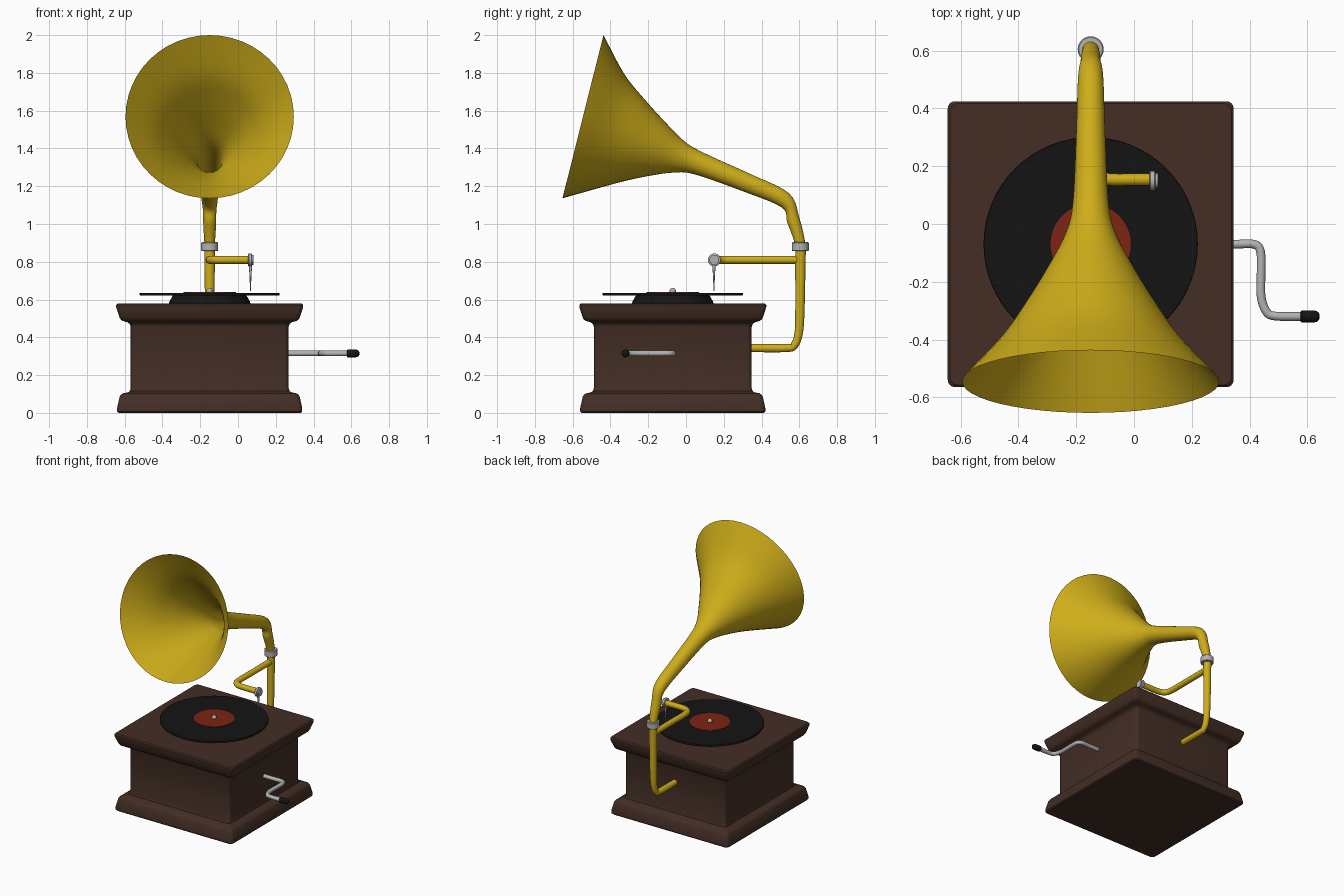
import bpy, bmesh, math
from mathutils import Vector as V

if "Cube" in bpy.data.objects:
    bpy.data.objects.remove(bpy.data.objects["Cube"])

CX, CY = -0.15, -0.07   # centre of the cabinet and record


def mat(name, r, g, b):
    m = bpy.data.materials.new(name)
    m.diffuse_color = (r, g, b, 1)
    m.use_nodes = True
    m.node_tree.nodes["Principled BSDF"].inputs["Base Color"].default_value = m.diffuse_color
    return m


WOOD = mat("dark wood", 0.056, 0.027, 0.018)
BRASS = mat("yellow brass", 0.62, 0.42, 0.01)
BLACK = mat("black", 0.007, 0.007, 0.007)
RED = mat("label red", 0.2, 0.018, 0.006)
STEEL = mat("light steel", 0.45, 0.45, 0.45)


def loft(name, rings, material, caps=True, angle=35):
    """Skin a list of closed rings with quads."""
    bm = bmesh.new()
    vs = [[bm.verts.new(p) for p in ring] for ring in rings]
    n = len(vs[0])
    for a, b in zip(vs, vs[1:]):
        for i in range(n):
            j = (i + 1) % n
            bm.faces.new((a[i], a[j], b[j], b[i]))
    if caps:
        bm.faces.new(vs[0][::-1])
        bm.faces.new(vs[-1])
    bmesh.ops.recalc_face_normals(bm, faces=bm.faces)
    me = bpy.data.meshes.new(name)
    bm.to_mesh(me)
    bm.free()
    me.materials.append(material)
    ob = bpy.data.objects.new(name, me)
    bpy.context.collection.objects.link(ob)
    bpy.ops.object.select_all(action='DESELECT')
    ob.select_set(True)
    bpy.context.view_layer.objects.active = ob
    bpy.ops.object.shade_smooth_by_angle(angle=math.radians(angle))
    return ob


def circle(c, u, v, n):
    return [c + u * math.cos(2 * math.pi * i / n) + v * math.sin(2 * math.pi * i / n)
            for i in range(n)]


def lathe(name, centre, profile, material, axis='Z', n=32):
    """Turn (radius, offset) pairs about an axis through centre."""
    a, u, v = {'Z': (V((0, 0, 1)), V((1, 0, 0)), V((0, 1, 0))),
               'X': (V((1, 0, 0)), V((0, 1, 0)), V((0, 0, 1)))}[axis]
    rings = [circle(V(centre) + a * h, u * r, v * r, n) for r, h in profile]
    return loft(name, rings, material)


def smooth(pts, steps):
    """Catmull-Rom interpolation of vectors of any size."""
    p = [pts[0] * 2 - pts[1]] + pts + [pts[-1] * 2 - pts[-2]]
    out = []
    for i in range(1, len(p) - 2):
        a, b, c, d = p[i - 1:i + 3]
        for k in range(steps):
            t = k / steps
            out.append((b * 2 + (c - a) * t + (a * 2 - b * 5 + c * 4 - d) * t * t
                        + (b * 3 - a - c * 3 + d) * t ** 3) * 0.5)
    return out + [pts[-1]]


def flat_tube(name, pts, z, r, material):
    """Round rod following an xy path at a fixed height."""
    path = smooth([V((x, y, z)) for x, y in pts], 4)
    rings = []
    for i, p in enumerate(path):
        t = (path[min(i + 1, len(path) - 1)] - path[max(i - 1, 0)]).normalized()
        rings.append(circle(p, V((0, 0, r)), t.cross(V((0, 0, 1))) * r, 16))
    return loft(name, rings, material, angle=50)


def rounded_square(half, z, r=0.025, seg=4):
    ring = []
    for q in range(4):
        a0 = q * math.pi / 2
        sx = 1 if q in (0, 3) else -1
        sy = 1 if q in (0, 1) else -1
        for k in range(seg + 1):
            a = a0 + k / seg * math.pi / 2
            ring.append(V((CX + sx * (half - r) + r * math.cos(a),
                           CY + sy * (half - r) + r * math.sin(a), z)))
    return ring


# cabinet: half width and height up the moulded sides
cabinet = [(0.482, 0), (0.49, 0.008), (0.49, 0.025), (0.477, 0.085), (0.47, 0.097),
           (0.458, 0.104), (0.435, 0.108), (0.423, 0.115), (0.418, 0.13),
           (0.418, 0.455), (0.423, 0.47), (0.435, 0.48), (0.458, 0.486),
           (0.47, 0.493), (0.477, 0.505), (0.495, 0.56), (0.495, 0.572), (0.487, 0.58)]
loft("cabinet", [rounded_square(h, z) for h, z in cabinet], WOOD)

# turntable, record, label and spindle
lathe("platter", (CX, CY, 0), [(0.217, 0.575), (0.213, 0.59), (0.194, 0.623)], BLACK, n=48)
lathe("record", (CX, CY, 0), [(0.369, 0.622), (0.371, 0.625), (0.371, 0.633), (0.369, 0.636)],
      BLACK, n=64)
lathe("record_label", (CX, CY, 0), [(0.139, 0.634), (0.139, 0.639)], RED, n=48)
lathe("spindle", (CX, CY, 0.645),
      [(0.012, -0.012)] + [(0.017 * math.cos(a), 0.017 * math.sin(a))
                           for a in (-0.3, 0, 0.4, 0.8, 1.2, 1.5)], STEEL, n=16)

# horn and its pipe: upper/outer and lower/inner outline as y, z, y, z
horn = [(-0.437, 2.0, -0.654, 1.136), (-0.326, 1.793, -0.474, 1.187),
        (-0.220, 1.661, -0.326, 1.227), (-0.114, 1.544, -0.193, 1.255),
        (-0.008, 1.438, -0.066, 1.272), (0.098, 1.375, 0.045, 1.263),
        (0.336, 1.267, 0.299, 1.174), (0.545, 1.163, 0.506, 1.088),
        (0.601, 1.03, 0.535, 1.01), (0.632, 0.893, 0.576, 0.893),
        (0.633, 0.80, 0.578, 0.80), (0.626, 0.5, 0.578, 0.5),
        (0.613, 0.395, 0.572, 0.41), (0.585, 0.34, 0.556, 0.37),
        (0.53, 0.322, 0.53, 0.364), (0.30, 0.322, 0.30, 0.364)]
rings = []
for s in smooth([V(h) for h in horn], 5):
    top, low = V((CX, s[0], s[1])), V((CX, s[2], s[3]))
    half = (top - low) / 2
    rings.append(circle((top + low) / 2, V((half.length, 0, 0)), half, 48))
loft("horn", rings, BRASS, caps=False, angle=60)

# collar on the pipe
lathe("pipe_collar", (CX, 0.605, 0.88), [(0.041, -0.024), (0.045, -0.02), (0.045, 0.02),
                                         (0.041, 0.024)], STEEL)

# tone arm, sound head and needle
flat_tube("tone_arm", [(CX, 0.6), (CX, 0.4), (CX, 0.23), (-0.135, 0.178),
                       (-0.09, 0.155), (0.0, 0.154), (0.06, 0.154)], 0.81, 0.021, BRASS)
lathe("sound_head", (0.054, 0.15, 0.81), [(0.031, 0), (0.034, 0.003), (0.034, 0.017),
                                          (0.031, 0.02), (0.026, 0.021), (0.026, 0.029)],
      STEEL, axis='X')
lathe("needle", (0.066, 0.148, 0), [(0.002, 0.645), (0.005, 0.72), (0.009, 0.79)], STEEL, n=12)

# winding crank and its grip
flat_tube("crank", [(0.24, -0.07), (0.35, -0.07), (0.415, -0.07), (0.438, -0.095),
                    (0.44, -0.17), (0.44, -0.25), (0.458, -0.303), (0.49, -0.319),
                    (0.59, -0.32)], 0.315, 0.015, STEEL)
lathe("crank_grip", (0.577, -0.32, 0.315),
      [(0.017, 0), (0.021, 0.004), (0.021, 0.045), (0.019, 0.055), (0.014, 0.062), (0.006, 0.066)],
      BLACK, axis='X', n=20)
